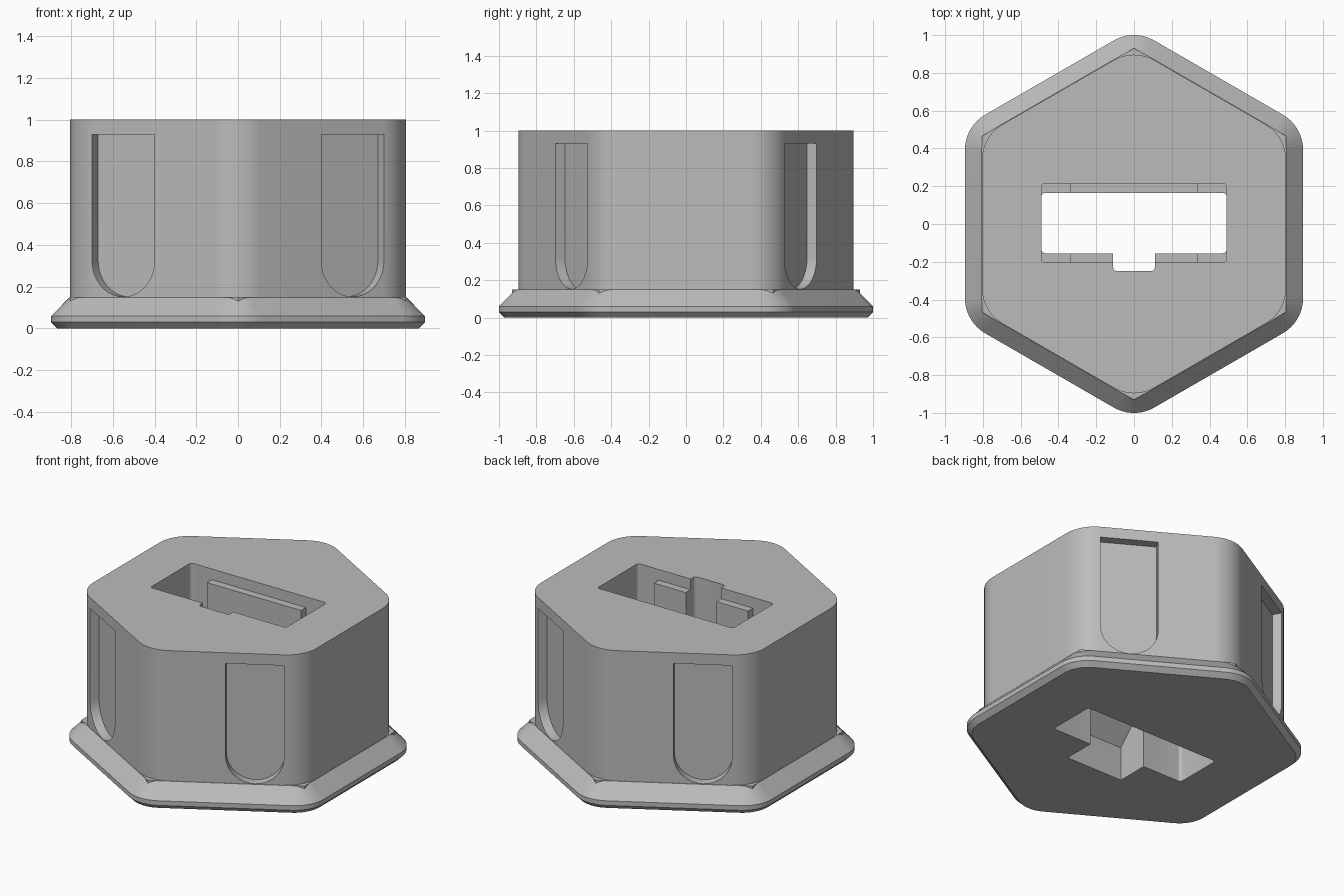
import bpy
import bmesh
from math import cos, sin, pi, sqrt, radians
from mathutils import Matrix, Vector

cube = bpy.data.objects.get("Cube")
if cube:
    bpy.data.objects.remove(cube, do_unlink=True)

grey = bpy.data.materials.new("light grey plastic")
grey.use_nodes = True
colour = (0.5, 0.5, 0.5, 1)
grey.diffuse_color = colour
grey.node_tree.nodes["Principled BSDF"].inputs["Base Color"].default_value = colour


def rounded(corners, r, steps=8):
    """Round every corner of a convex anticlockwise outline."""
    out = []
    n = len(corners)
    for i, c in enumerate(corners):
        p = Vector(c)
        a = (Vector(corners[i - 1]) - p).normalized()
        b = (Vector(corners[(i + 1) % n]) - p).normalized()
        half = a.angle(b) / 2
        centre = p + (a + b).normalized() * r / sin(half)
        mid = (p - centre).normalized()
        sweep = pi / 2 - half
        for k in range(steps + 1):
            t = sweep * (2 * k / steps - 1)
            out.append(centre + r * Vector((mid.x * cos(t) - mid.y * sin(t),
                                            mid.x * sin(t) + mid.y * cos(t))))
    return out


def hexagon(apothem, r=0):
    R = apothem * 2 / sqrt(3)
    pts = [(R * cos(pi / 6 + k * pi / 3), R * sin(pi / 6 + k * pi / 3)) for k in range(6)]
    return rounded(pts, r, 12) if r else pts


def rect(x0, x1, y0, y1, r=0.02):
    pts = [(x0, y0), (x1, y0), (x1, y1), (x0, y1)]
    return rounded(pts, r, 5) if r else pts


def loft(name, layers, matrix=Matrix()):
    """Closed solid through (height, outline) layers."""
    bm = bmesh.new()
    rings = [[bm.verts.new((p[0], p[1], z)) for p in pts] for z, pts in layers]
    bm.faces.new(rings[0])
    bm.faces.new(rings[-1])
    n = len(rings[0])
    for lo, hi in zip(rings, rings[1:]):
        for i in range(n):
            j = (i + 1) % n
            bm.faces.new((lo[i], lo[j], hi[j], hi[i]))
    bm.transform(matrix)
    bmesh.ops.recalc_face_normals(bm, faces=bm.faces)
    mesh = bpy.data.meshes.new(name)
    bm.to_mesh(mesh)
    bm.free()
    mesh.materials.append(grey)
    obj = bpy.data.objects.new(name, mesh)
    bpy.context.collection.objects.link(obj)
    return obj


def prism(name, pts, z0, z1, matrix=Matrix()):
    return loft(name, [(z0, pts), (z1, pts)], matrix)


def combine(target, tool, operation):
    tool.hide_render = True
    mod = target.modifiers.new("combine", "BOOLEAN")
    mod.operation = operation
    mod.solver = "EXACT"
    mod.object = tool
    bpy.context.view_layer.objects.active = target
    bpy.ops.object.modifier_apply(modifier=mod.name)
    bpy.data.objects.remove(tool, do_unlink=True)


# Chamfered flange, sharp-cornered step and rounded hexagonal body
housing = loft("hexagonal_housing", [
    (0, hexagon(0.865, 0.185)),
    (0.03, hexagon(0.895, 0.215)),
    (0.06, hexagon(0.895, 0.215)),
    (0.149, hexagon(0.807, 0.127))])
combine(housing, prism("step", hexagon(0.806), 0.05, 0.15), "UNION")
combine(housing, prism("body", hexagon(0.805, 0.215), 0.055, 1.0), "UNION")

# Round-bottomed recesses on the four slanted sides
W = 0.173
arch = [(W, 0.93), (-W, 0.93)]
arch += [(-W * cos(pi * k / 24), 0.152 + W - W * sin(pi * k / 24)) for k in range(25)]
for sx in (-1, 1):
    for sy in (-1, 1):
        c, s = cos(pi / 6), sin(pi / 6)
        frame = Matrix(((c * sx, 0, s * sx, 0.55 * sx),
                        (-s * sy, 0, c * sy, 0.613 * sy),
                        (0, 1, 0, 0),
                        (0, 0, 0, 1)))
        combine(housing, prism("recess", arch, -0.06, 0.2, frame), "DIFFERENCE")

# Socket opening, its two ledges and the through hole
combine(housing, prism("opening", rect(-0.49, 0.49, -0.205, 0.215), 0.3, 1.2), "DIFFERENCE")
for y0, y1 in ((0.1, 0.26), (-0.25, -0.1)):
    combine(housing, prism("ledge", rect(-0.34, 0.34, y0, y1, 0), 0.25, 0.93), "UNION")
combine(housing, prism("through", rect(-0.49, 0.49, -0.155, 0.165), -0.2, 1.2), "DIFFERENCE")

# Narrow key slot, and the wider pocket with a sloped ceiling below it
combine(housing, prism("key", rect(-0.11, 0.11, -0.25, 0.05), -0.2, 1.2), "DIFFERENCE")
pocket = [(0.05, -0.2), (-0.365, -0.2), (-0.365, 0.22), (-0.25, 0.34), (0.05, 0.34)]
along_x = Matrix(((0, 0, 1, 0), (1, 0, 0, 0), (0, 1, 0, 0), (0, 0, 0, 1)))
combine(housing, prism("pocket", pocket, -0.205, 0.205, along_x), "DIFFERENCE")

bpy.ops.object.select_all(action="DESELECT")
housing.select_set(True)
bpy.context.view_layer.objects.active = housing
bpy.ops.object.shade_smooth_by_angle(angle=radians(25))
